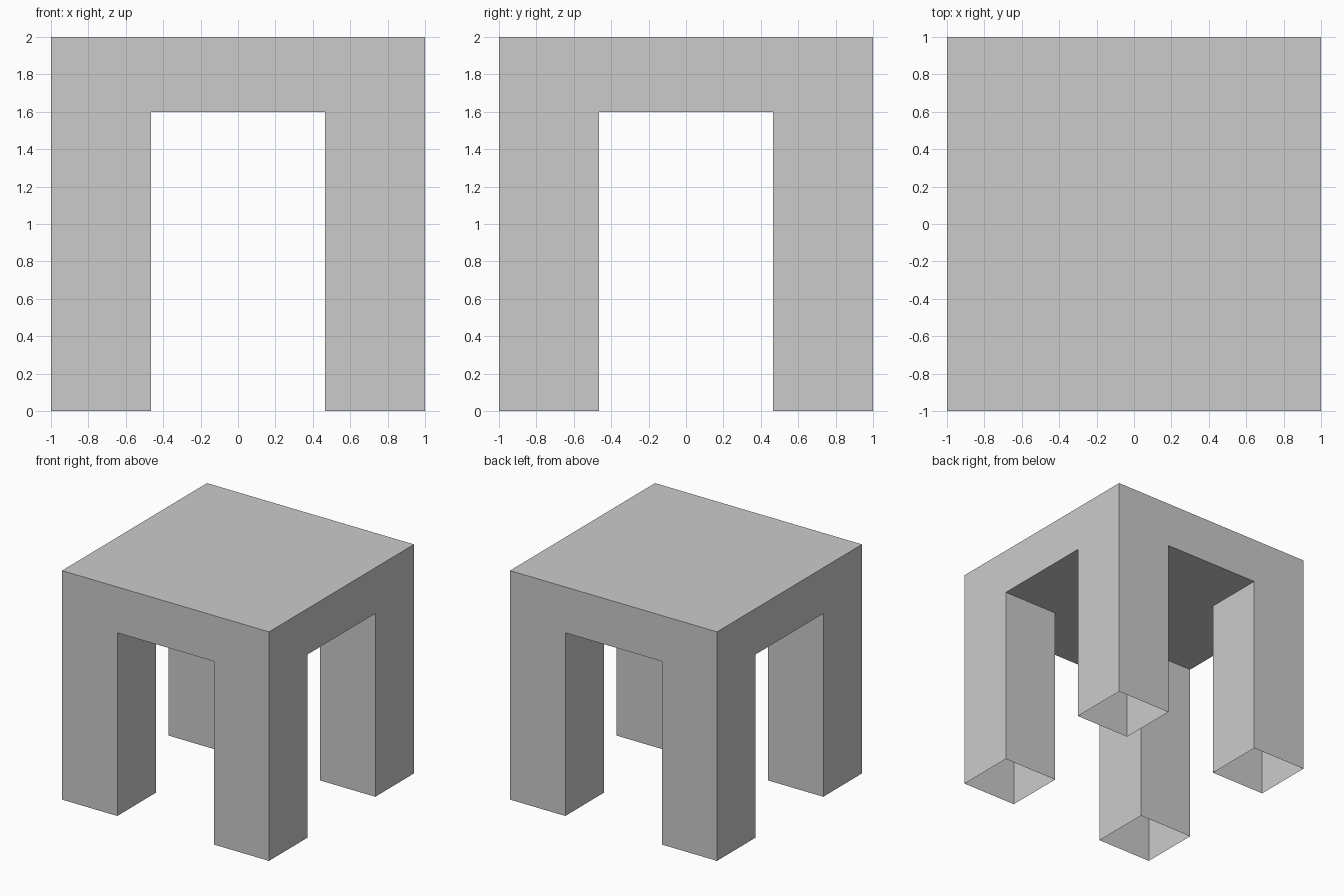
import bpy, bmesh
from mathutils import Matrix, Vector

if "Cube" in bpy.data.objects:
    bpy.data.objects.remove(bpy.data.objects["Cube"])

TOP, UNDER = 2.0, 1.6      # tabletop heights
HALF, INNER = 1.0, 0.466   # outer half width, inner face of legs


def add_object(name, bm):
    mesh = bpy.data.meshes.new(name)
    bm.to_mesh(mesh)
    bm.free()
    obj = bpy.data.objects.new(name, mesh)
    bpy.context.collection.objects.link(obj)
    return obj


def open_box(name, lo, hi, open_top=False):
    """Thin-walled box without a bottom, optionally without a top."""
    lo, hi = Vector(lo), Vector(hi)
    bm = bmesh.new()
    mat = Matrix.Translation((lo + hi) / 2) @ Matrix.Diagonal((*(hi - lo), 1))
    bmesh.ops.create_cube(bm, size=1, matrix=mat)
    bm.normal_update()
    gone = [f for f in bm.faces
            if f.normal.z < -0.5 or (open_top and f.normal.z > 0.5)]
    bmesh.ops.delete(bm, geom=gone, context='FACES')
    return add_object(name, bm)


# Tabletop slab
open_box("tabletop", (-HALF, -HALF, UNDER), (HALF, HALF, TOP))

# Cross-shaped underside, open above each hollow leg
bm = bmesh.new()
bmesh.ops.create_grid(bm, x_segments=3, y_segments=3, size=HALF)
corners = [f for f in bm.faces
           if all(abs(c) > 0.5 for c in f.calc_center_median().xy)]
bmesh.ops.delete(bm, geom=corners, context='FACES')
for v in bm.verts:
    for i in (0, 1):
        if abs(v.co[i]) < 0.5:
            v.co[i] = INNER if v.co[i] > 0 else -INNER
    v.co.z = UNDER
bmesh.ops.reverse_faces(bm, faces=bm.faces[:])
add_object("tabletop_underside", bm)

# Four hollow legs, open at the foot
for sy, depth in ((-1, "front"), (1, "back")):
    for sx, side in ((-1, "left"), (1, "right")):
        x0, x1 = sorted((sx * INNER, sx * HALF))
        y0, y1 = sorted((sy * INNER, sy * HALF))
        open_box(f"{depth}_{side}_leg", (x0, y0, 0), (x1, y1, UNDER), open_top=True)
